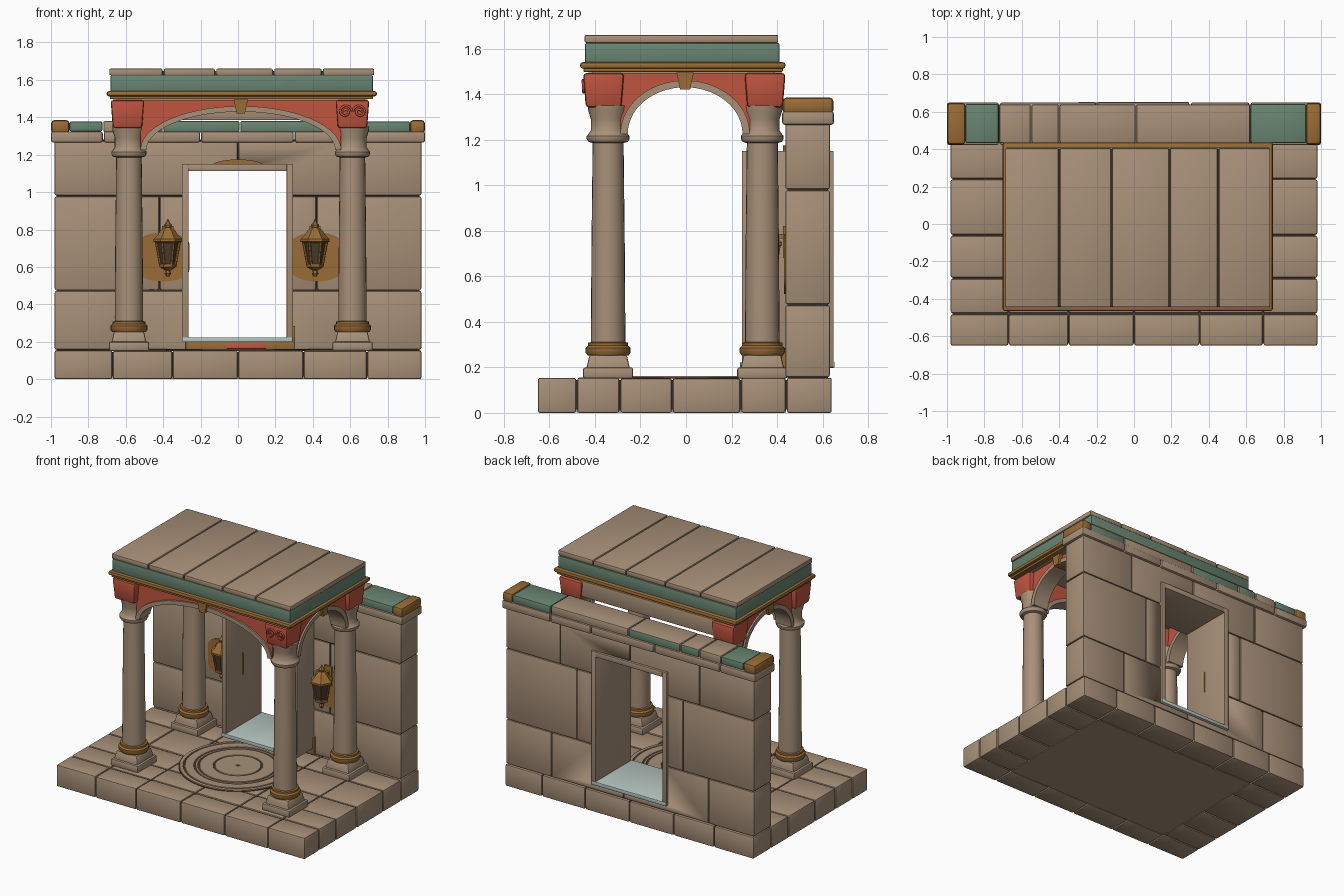
import bpy, bmesh, math, random
from mathutils import Vector, Matrix

random.seed(4)
if "Cube" in bpy.data.objects:
    bpy.data.objects.remove(bpy.data.objects["Cube"], do_unlink=True)


def material(name, r, g, b):
    m = bpy.data.materials.new(name)
    m.use_nodes = True
    m.diffuse_color = (r, g, b, 1)
    node = next(n for n in m.node_tree.nodes if n.type == "BSDF_PRINCIPLED")
    node.inputs["Base Color"].default_value = (r, g, b, 1)
    node.inputs["Roughness"].default_value = 0.8
    return m


STONE = material("sandstone", 0.39, 0.28, 0.19)
DARK = material("dark_joint", 0.07, 0.045, 0.028)
RED = material("terracotta_red", 0.53, 0.09, 0.05)
GREEN = material("faded_green", 0.14, 0.235, 0.165)
OCHRE = material("ochre", 0.32, 0.15, 0.037)
PALE = material("pale_blue", 0.47, 0.56, 0.53)


def finish(name, bm, *mats):
    bmesh.ops.recalc_face_normals(bm, faces=bm.faces)
    me = bpy.data.meshes.new(name)
    bm.to_mesh(me)
    bm.free()
    ob = bpy.data.objects.new(name, me)
    bpy.context.collection.objects.link(ob)
    for m in mats:
        me.materials.append(m)
    bpy.ops.object.select_all(action="DESELECT")
    ob.select_set(True)
    bpy.context.view_layer.objects.active = ob
    bpy.ops.object.shade_smooth_by_angle(angle=math.radians(35))
    return ob


def add_box(bm, x, y, z, taper=1.0):
    """Box from three ranges; taper scales the bottom face."""
    c = Vector((sum(x) / 2, sum(y) / 2, sum(z) / 2))
    size = (x[1] - x[0], y[1] - y[0], z[1] - z[0], 1)
    vs = bmesh.ops.create_cube(bm, size=1, matrix=Matrix.Translation(c) @ Matrix.Diagonal(size))["verts"]
    for v in vs:
        if v.co.z < c.z:
            v.co.x = c.x + (v.co.x - c.x) * taper
            v.co.y = c.y + (v.co.y - c.y) * taper


def boxes(name, ranges, mat, bevel=0.01, taper=1.0):
    bm = bmesh.new()
    for r in ranges:
        add_box(bm, *r, taper=taper)
    if bevel:
        bmesh.ops.bevel(bm, geom=bm.edges[:], offset=bevel, segments=2, profile=0.5, affect="EDGES")
    return finish(name, bm, mat)


def spans(cuts, gap=0.006):
    """Neighbouring ranges with a narrow joint between them."""
    last = len(cuts) - 2
    return [(a + gap / 2 * (i > 0), b - gap / 2 * (i < last)) for i, (a, b) in enumerate(zip(cuts, cuts[1:]))]


def lathe(bm, profile, center, steps=24, mat=0):
    rings = [[bm.verts.new((center[0] + r * math.cos(t), center[1] + r * math.sin(t), z))
              for t in (math.tau * k / steps for k in range(steps))] for r, z in profile]
    for a, b in zip(rings, rings[1:]):
        for k in range(steps):
            n = (k + 1) % steps
            bm.faces.new((a[k], a[n], b[n], b[k])).material_index = mat
    for ring in (rings[0], rings[-1]):
        bm.faces.new(ring).material_index = mat


def arc(mid, half, spring, rise, steps=28):
    return [(mid - half * math.cos(math.pi * k / steps), spring + rise * math.sin(math.pi * k / steps))
            for k in range(steps + 1)]


def band(name, inner, outer, depth, axis, mat):
    """Solid strip between two outlines, extruded along the other axis."""
    bm = bmesh.new()

    def put(p, d):
        return bm.verts.new((p[0], d, p[1]) if axis == "x" else (d, p[0], p[1]))
    rows = [(put(i, depth[0]), put(o, depth[0]), put(o, depth[1]), put(i, depth[1])) for i, o in zip(inner, outer)]
    for a, b in zip(rows, rows[1:]):
        for k in range(4):
            bm.faces.new((a[k], a[(k + 1) % 4], b[(k + 1) % 4], b[k]))
    bm.faces.new(rows[0])
    bm.faces.new(rows[-1])
    return finish(name, bm, mat)


# Paved platform
xs = spans((-0.98, -0.67, -0.35, 0, 0.35, 0.69, 0.98))
ys = spans((-0.65, -0.48, -0.29, -0.06, 0.24, 0.44, 0.64))
paving = [(x, y, (0 if i in (0, 5) or j in (0, 5) else 0.012, 0.155 - random.uniform(0, 0.004)))
          for i, x in enumerate(xs) for j, y in enumerate(ys)]
boxes("platform_blocks", paving, STONE, 0.009)
boxes("platform_core", [((-0.97, 0.97), (-0.64, 0.63), (0.015, 0.145))], DARK, 0)
boxes("platform_underside", [((-0.67, 0.69), (-0.48, 0.44), (0.002, 0.03))], STONE, 0)

# Round floor medallion with carved rings
bm = bmesh.new()
lathe(bm, [(0.385, 0.15), (0.385, 0.158), (0.01, 0.158)], (0, 0), 48, 1)
for a, b in ((0.38, 0.355), (0.345, 0.285), (0.275, 0.26), (0.25, 0.16), (0.15, 0.01)):
    lathe(bm, [(a, 0.156), (a - 0.003, 0.162), (b + 0.003, 0.162), (b, 0.156)], (0, 0), 48)
finish("floor_medallion", bm, STONE, DARK)

# Rear wall, cut for the doorway
courses = ((0.155, 0.475, (-0.98, -0.62, 0.05, 0.62, 0.98)),
           (0.475, 0.98, (-0.98, -0.42, 0.42, 0.98)),
           (0.98, 1.275, (-0.98, -0.55, 0, 0.55, 0.98)))
blocks = [(x, (0.437, 0.632), (z0 + 0.003, z1 - 0.003)) for z0, z1, cuts in courses for x in spans(cuts)]
wall = [boxes("wall_blocks", blocks, STONE, 0.008),
        boxes("wall_core", [((-0.97, 0.97), (0.446, 0.623), (0.15, 1.28))], DARK, 0)]
cutter = boxes("doorway_cutter", [((-0.285, 0.28), (0.2, 0.9), (0.205, 1.13))], STONE, 0)
cutter.hide_render = True
for ob in wall:
    mod = ob.modifiers.new("doorway", "BOOLEAN")
    mod.object, mod.operation, mod.solver = cutter, "DIFFERENCE", "EXACT"
    bpy.context.view_layer.objects.active = ob
    bpy.ops.object.modifier_apply(modifier=mod.name)
bpy.data.objects.remove(cutter, do_unlink=True)

# Door lining, sill, threshold and painted patches
tunnel = (0.245, 0.648)
boxes("door_lining", [((-0.3, -0.265), tunnel, (0.2, 1.15)), ((0.26, 0.295), tunnel, (0.2, 1.15)),
                      ((-0.266, 0.261), tunnel, (1.112, 1.15))], STONE, 0.003)
boxes("door_sill", [((-0.298, 0.293), (0.238, 0.652), (0.198, 0.224))], PALE, 0.003)
boxes("threshold_trim", [((-0.28, 0.3), (0.42, 0.44), (0.157, 0.2)),
                         ((0.27, 0.306), (0.42, 0.44), (0.157, 0.285))], OCHRE, 0.003)
boxes("threshold_inlay", [((-0.06, 0.15), (0.414, 0.43), (0.162, 0.19))], RED, 0.002)
band("door_crest", arc(0, 0.14, 1.13, 0.02), arc(0, 0.15, 1.13, 0.045), (0.425, 0.445), "x", OCHRE)
for side, x in (("right", -0.4), ("left", 0.42)):
    patch = arc(x, 0.14, 0.72, 0.065)
    band("wall_patch_" + side, [(u, 1.33 - z * 1.03) for u, z in patch], patch, (0.431, 0.439), "x", OCHRE)

# Wall coping: ledge, then coloured cap stones
ledge = [(x, (0.422, 0.65), (1.265, 1.325)) for x in spans((-1, -0.72, -0.2, 0.3, 0.62, 1))]
boxes("coping_ledge", ledge, STONE, 0.012)
bm = bmesh.new()
for x in spans((-0.72, -0.55, -0.4, 0.01, 0.62)):
    add_box(bm, x, (0.432, 0.64), (1.32, 1.38))
bmesh.ops.bevel(bm, geom=bm.edges[:], offset=0.009, segments=2, profile=0.5, affect="EDGES")
bm.normal_update()
for f in bm.faces:
    c = f.calc_center_median()
    painted = -0.55 < c.x < 0.62 if f.normal.y < 0 else -0.6 < c.x < 0.01
    f.material_index = int(abs(f.normal.y) > 0.9 and painted)
finish("coping_caps", bm, STONE, GREEN)
boxes("coping_green_caps", [((-0.9, -0.725), (0.432, 0.642), (1.325, 1.378)),
                            ((0.624, 0.92), (0.432, 0.642), (1.32, 1.378))], GREEN, 0.009)
boxes("coping_ends", [((-1, -0.9), (0.424, 0.648), (1.312, 1.386)),
                      ((0.918, 1), (0.424, 0.648), (1.312, 1.386))], OCHRE, 0.02)

# Four columns with plinths, collars and corner blocks
CX, CY = (-0.583, 0.612), (-0.342, 0.335)
shaft = ((0.074, 0.25), (0.076, 0.33), (0.073, 0.75), (0.068, 1.185), (0.086, 1.19), (0.094, 1.203), (0.094, 1.215),
         (0.084, 1.228), (0.076, 1.24), (0.076, 1.29), (0.088, 1.33), (0.09, 1.35))
collar = ((0.07, 0.25), (0.09, 0.252), (0.099, 0.265), (0.099, 0.285), (0.088, 0.295), (0.088, 0.308), (0.07, 0.312))
for ix, x in enumerate(CX):
    for iy, y in enumerate(CY):
        tag = ("front_", "rear_")[iy] + ("right", "left")[ix]
        bm = bmesh.new()
        lathe(bm, shaft, (x, y))
        finish("column_" + tag, bm, STONE)
        bm = bmesh.new()
        lathe(bm, collar, (x, y))
        finish("column_collar_" + tag, bm, OCHRE)
        boxes("plinth_foot_" + tag, [((x - 0.108, x + 0.108), (y - 0.11, y + 0.11), (0.15, 0.2))], STONE, 0.01)
        boxes("plinth_" + tag, [((x - 0.08, x + 0.08), (y - 0.082, y + 0.082), (0.19, 0.255))], STONE, 0.008, 1.18)
        bx, by = x + (-0.008, 0.0)[ix], y + (-0.02, 0.012)[iy]
        boxes("corner_block_" + tag, [((bx - 0.09, bx + 0.09), (by - 0.09, by + 0.09), (1.342, 1.492))],
              RED, 0.014, 0.87)

# Carved scrolls on one corner block
for i, s in enumerate((-1, 1)):
    cu = bpy.data.curves.new("corner_scroll", "CURVE")
    cu.dimensions, cu.bevel_depth, cu.bevel_resolution = "3D", 0.006, 2
    sp = cu.splines.new("POLY")
    sp.points.add(23)
    for k, p in enumerate(sp.points):
        t, r = k * 0.42, 0.036 - k * 0.0013
        p.co = (0.612 + s * (0.038 - r * math.cos(t)), -0.452 + 0.04 * (1.45 - 1.43 - r * math.sin(t)),
                1.43 + r * math.sin(t), 1)
    ob = bpy.data.objects.new("corner_scroll_" + ("right", "left")[i], cu)
    bpy.context.collection.objects.link(ob)
    cu.materials.append(RED)


# Arches: stone ring, red spandrel and ochre keystone
def arch(tag, axis, mid, half, at):
    inner, outer = arc(mid, half, 1.225, 0.205), arc(mid, half + 0.032, 1.225, 0.235)
    band("arch_ring_" + tag, inner, outer, (at - 0.062, at + 0.062), axis, STONE)
    band("spandrel_" + tag, outer, [(u, 1.512) for u, z in outer], (at - 0.05, at + 0.05), axis, RED)
    key = [(mid - 0.022, 1.42), (mid + 0.022, 1.42)], [(mid - 0.038, 1.495), (mid + 0.038, 1.495)]
    band("keystone_" + tag, *key, (at - 0.078, at + 0.078), axis, OCHRE)


arch("front", "x", 0.015, 0.505, -0.35)
arch("right", "y", -0.004, 0.252, -0.59)
arch("left", "y", -0.004, 0.252, 0.615)
boxes("rear_lintel", [((-0.52, 0.55), (0.31, 0.42), (1.385, 1.512))], STONE, 0.005)

# Roof: ceiling, moulding, green frieze and top slabs
boxes("ceiling", [((-0.65, 0.68), (-0.41, 0.39), (1.49, 1.52))], STONE, 0)
boxes("roof_moulding", [((-0.702, 0.742), (-0.465, 0.437), (1.512, 1.54))], OCHRE, 0.011)
boxes("roof_moulding_lower", [((-0.685, 0.722), (-0.45, 0.425), (1.497, 1.516))], OCHRE, 0.005)
boxes("roof_frieze", [((-0.682, 0.722), (-0.443, 0.41), (1.535, 1.624))], GREEN, 0.006)
slabs = [(x, (-0.445, 0.405), (1.625, 1.66)) for x in spans((-0.688, -0.4, -0.12, 0.19, 0.45, 0.728), 0.008)]
boxes("roof_slabs", slabs, STONE, 0.007)
boxes("roof_slab_bed", [((-0.675, 0.715), (-0.435, 0.4), (1.62, 1.648))], DARK, 0)

# Wall lanterns
LY = 0.355
metal = (((0.008, 0.548), (0.018, 0.565), (0.012, 0.58), (0.045, 0.6), (0.045, 0.615), (0.03, 0.62)),
         ((0.05, 0.725), (0.078, 0.735), (0.078, 0.748), (0.055, 0.77), (0.04, 0.795), (0.018, 0.81),
          (0.022, 0.825), (0.01, 0.838), (0.003, 0.855)))
for side, x in (("right", -0.375), ("left", 0.412)):
    bm = bmesh.new()
    for part in metal:
        lathe(bm, part, (x, LY), 6)
    for k in range(6):
        t = math.tau * k / 6
        low, high = (Vector((x + r * math.cos(t), LY + r * math.sin(t), z)) for r, z in ((0.04, 0.61), (0.062, 0.73)))
        rot = (high - low).to_track_quat("Z", "Y").to_matrix().to_4x4()
        bmesh.ops.create_cone(bm, cap_ends=True, segments=6, radius1=0.007, radius2=0.007, depth=0.125,
                              matrix=Matrix.Translation((low + high) / 2) @ rot)
    add_box(bm, (x - 0.012, x + 0.012), (LY, 0.44), (0.765, 0.785))
    add_box(bm, (x - 0.03, x + 0.03), (0.425, 0.44), (0.68, 0.82))
    finish("lantern_frame_" + side, bm, OCHRE)
    bm = bmesh.new()
    lathe(bm, [(0.036, 0.61), (0.056, 0.73)], (x, LY), 6)
    finish("lantern_core_" + side, bm, DARK)
    bm = bmesh.new()
    lathe(bm, [(0.038, 0.625), (0.05, 0.695)], (x, LY), 6)
    finish("lantern_panes_" + side, bm, STONE)
